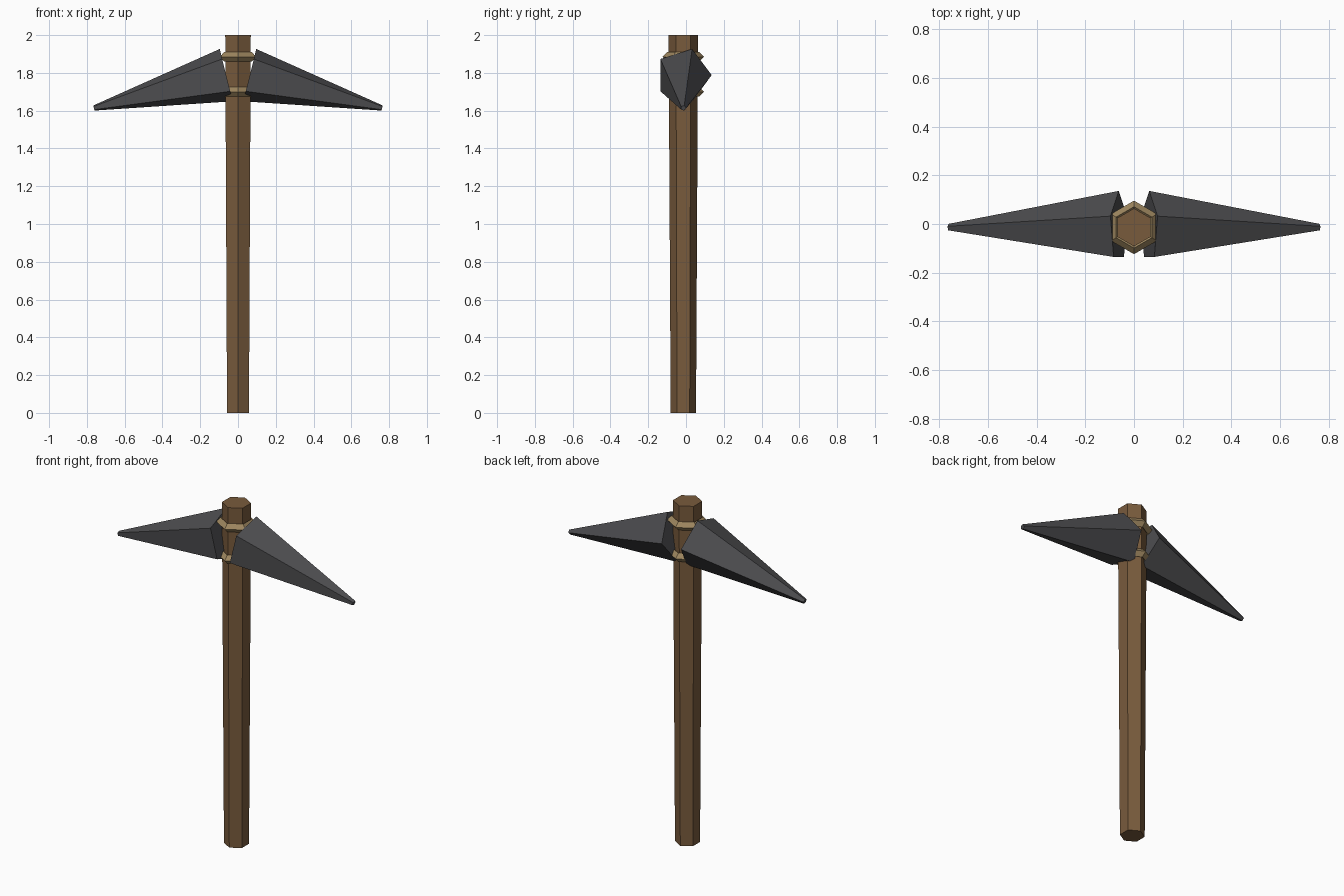
import bpy
import math

if "Cube" in bpy.data.objects:
    bpy.data.objects.remove(bpy.data.objects["Cube"])


def material(name, rgb):
    m = bpy.data.materials.new(name)
    m.diffuse_color = (*rgb, 1)
    m.use_nodes = True
    m.node_tree.nodes["Principled BSDF"].inputs["Base Color"].default_value = m.diffuse_color
    return m


wood = material("brown wood", (0.19, 0.105, 0.046))
stone = material("dark stone", (0.075, 0.075, 0.08))
rope = material("tan rope", (0.34, 0.24, 0.115))
CY = -0.014  # shared centre line in y


def finish(name, mat):
    ob = bpy.context.object
    ob.name = name
    ob.data.materials.append(mat)
    return ob


# Handle: tapered hexagonal shaft with ridges facing front and back
bpy.ops.mesh.primitive_cone_add(vertices=6, radius1=0.067, radius2=0.078,
                                depth=2, location=(0, CY, 1))
finish("handle", wood)

# Lashings: two hexagonal rings with a diamond cross-section
for name, z in (("upper_binding", 1.885), ("lower_binding", 1.70)):
    bpy.ops.mesh.primitive_torus_add(major_segments=6, minor_segments=4,
                                     major_radius=0.085, minor_radius=0.025,
                                     location=(0, CY, z),
                                     rotation=(0, 0, math.radians(30)))
    finish(name, rope)

# Pick head: five-sided spikes drooping outward on each side
bx, bz, tx, tz = 0.0625, 1.788, 0.763, 1.614
length = math.hypot(tx - bx, tz - bz)
tilt = math.atan2(bz - tz, tx - bx)
for name, side in (("right_spike", 1), ("left_spike", -1)):
    bpy.ops.mesh.primitive_cone_add(vertices=5, radius1=0.15, radius2=0.0145,
                                    depth=length,
                                    location=(side * (bx + tx) / 2, CY, (bz + tz) / 2),
                                    rotation=(0, side * (math.pi / 2 + tilt), 0))
    finish(name, stone)
